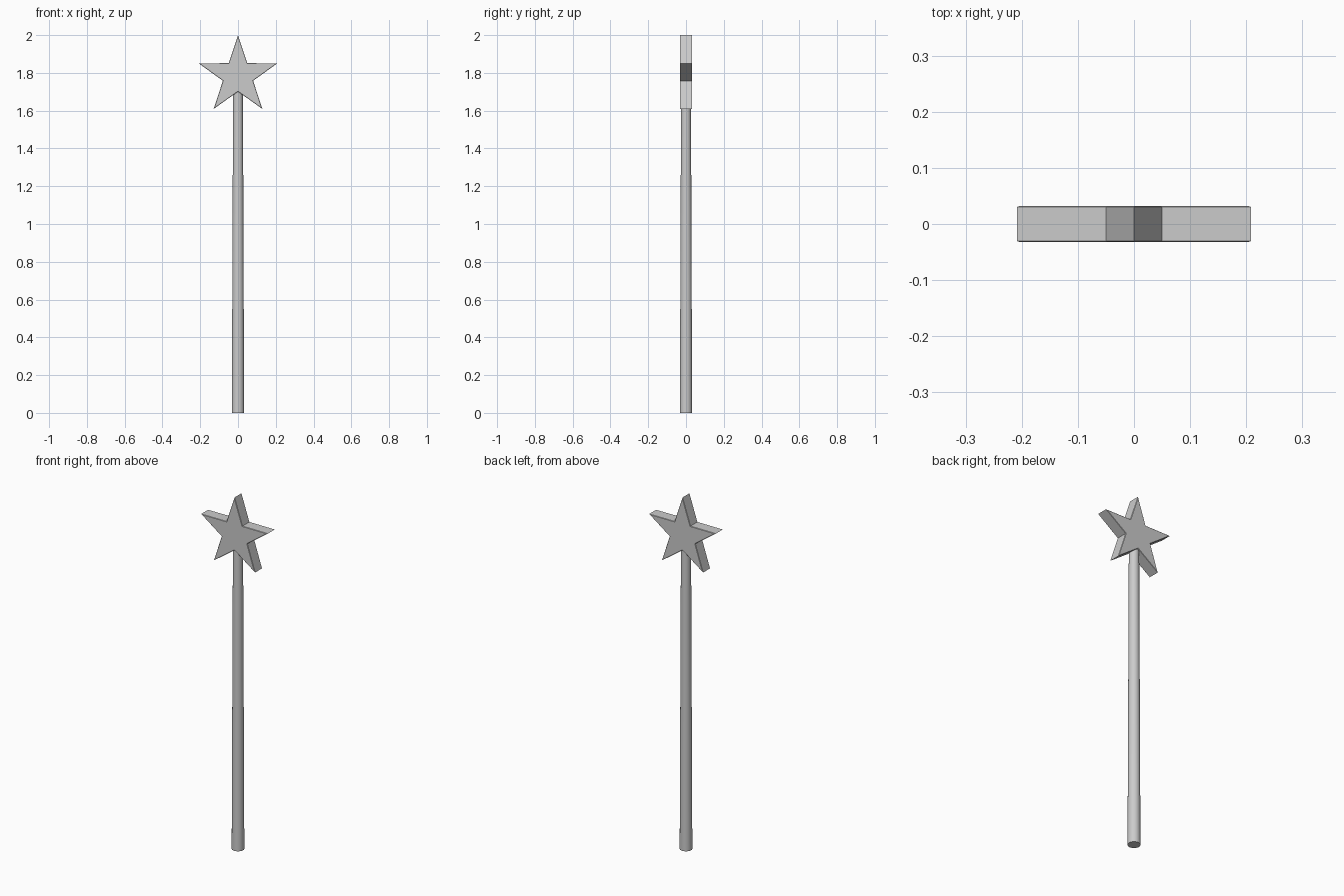
import bpy, bmesh, math

if "Cube" in bpy.data.objects:
    bpy.data.objects.remove(bpy.data.objects["Cube"])

CENTER_Z, R_OUT, R_IN = 1.784, 0.216, 0.083
HALF_DEPTH, BEVEL = 0.0325, 0.002

# Tapered round handle, its top hidden inside the star
bpy.ops.mesh.primitive_cone_add(vertices=32, radius1=0.0325, radius2=0.026,
                                depth=1.74, location=(0, 0, 0.87))
handle = bpy.context.object
handle.name = "handle"
bpy.ops.object.shade_smooth_by_angle(angle=math.radians(40))


def star_ring(bm, y, inset):
    # Insetting the edges pulls the sharp tips in more than the notches
    ring = []
    for i in range(10):
        r = R_OUT - 3.4 * inset if i % 2 == 0 else R_IN - 1.3 * inset
        a = i * math.pi / 5
        ring.append(bm.verts.new((1.015 * r * math.sin(a), y,
                                  CENTER_Z + r * math.cos(a))))
    return ring


# Five-pointed star plate with a fine chamfer around both faces
bm = bmesh.new()
d = HALF_DEPTH
rings = [star_ring(bm, y, s) for y, s in
         [(-d, BEVEL), (-d + BEVEL, 0), (d - BEVEL, 0), (d, BEVEL)]]
bm.faces.new(rings[0])
bm.faces.new(rings[-1][::-1])
for a, b in zip(rings, rings[1:]):
    for i in range(10):
        j = (i + 1) % 10
        bm.faces.new((a[i], a[j], b[j], b[i]))
bmesh.ops.recalc_face_normals(bm, faces=bm.faces)
mesh = bpy.data.meshes.new("star")
bm.to_mesh(mesh)
bm.free()
star = bpy.data.objects.new("star", mesh)
bpy.context.collection.objects.link(star)
